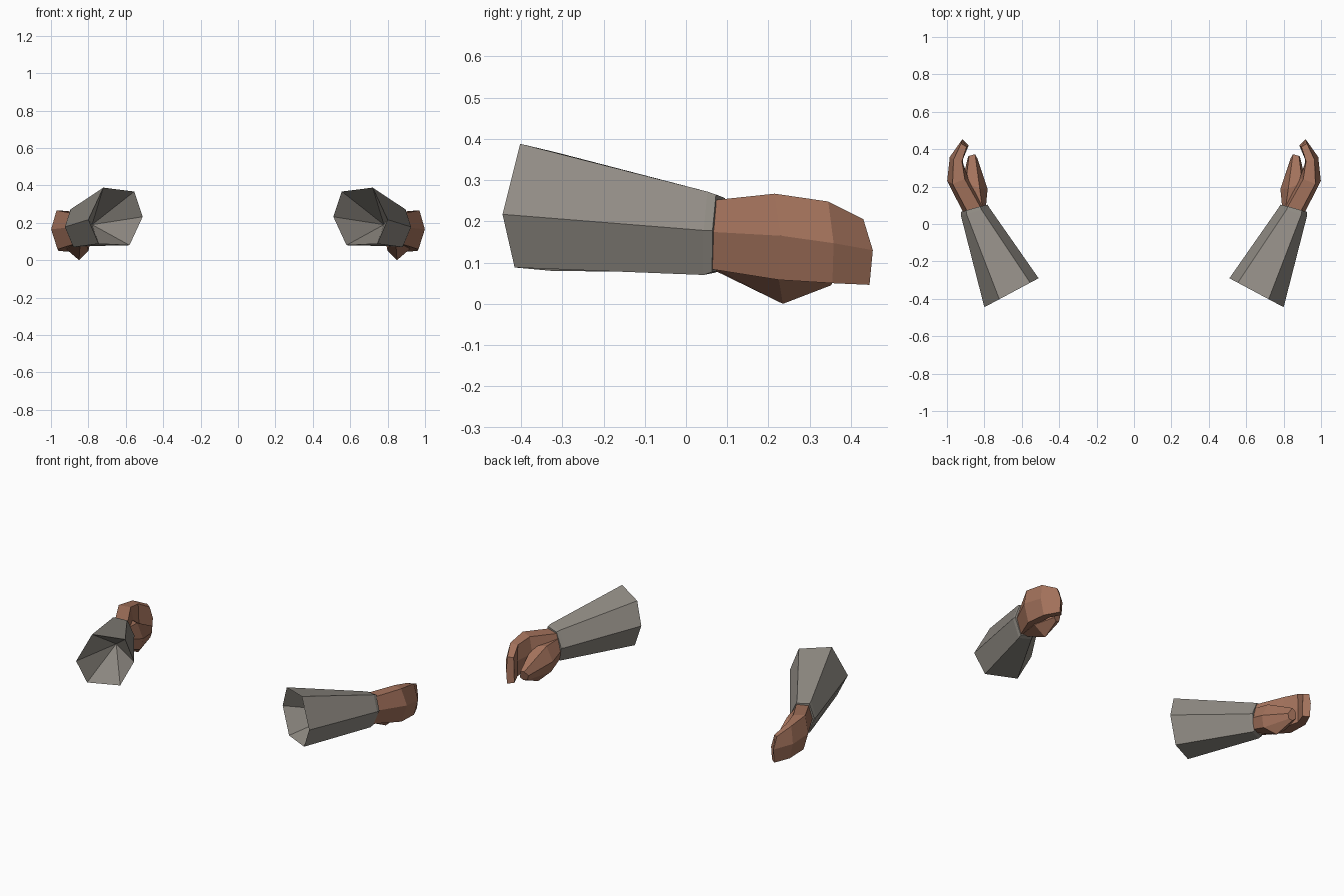
import bpy, bmesh
from mathutils import Vector


def material(name, rgb):
    m = bpy.data.materials.new(name)
    m.diffuse_color = (*rgb, 1)
    return m


grey = material("grey cloth", (0.28, 0.26, 0.23))
skin = material("brown skin", (0.37, 0.17, 0.107))


def loft(name, sections, mat, start_apex=None):
    """Skin a closed tube through matching rings, then mirror it to the other side."""
    bm = bmesh.new()
    rings = [[bm.verts.new(p) for p in s] for s in sections]
    n = len(rings[0])
    for a, b in zip(rings, rings[1:]):
        for i in range(n):
            j = (i + 1) % n
            bm.faces.new((a[i], a[j], b[j], b[i]))
    if start_apex:  # hollow end: cone sinking into the tube
        tip = bm.verts.new(start_apex)
        for i in range(n):
            bm.faces.new((rings[0][i], tip, rings[0][(i + 1) % n]))
    else:
        bm.faces.new(rings[0])
    bm.faces.new(rings[-1])
    bmesh.ops.recalc_face_normals(bm, faces=bm.faces[:])
    me = bpy.data.meshes.new(name)
    bm.to_mesh(me)
    bm.free()
    me.materials.append(mat)
    ob = bpy.data.objects.new(name, me)
    bpy.context.collection.objects.link(ob)
    mod = ob.modifiers.new("mirror", 'MIRROR')
    mod.use_clip = False
    mod.use_mirror_merge = False
    return ob


# sleeves: six-sided, wide at the elbow, with a small turned-in cuff lip
elbow = [(x, -0.29 - 0.534 * (x - 0.51), z) for x, z in
         [(0.72, 0.388), (0.80, 0.217), (0.745, 0.088),
          (0.58, 0.08), (0.51, 0.232), (0.555, 0.367)]]
wrist = [(0.895, 0.052, 0.272), (0.925, 0.043, 0.178), (0.88, 0.042, 0.07),
         (0.81, 0.068, 0.075), (0.772, 0.085, 0.17), (0.815, 0.075, 0.263)]
mid = sum((Vector(p) for p in wrist), Vector()) / 6
lip = [mid + (Vector(p) - mid) * 0.93 + Vector((0.006, 0.02, 0)) for p in wrist]
loft("sleeve", [elbow, wrist, lip], grey, start_apex=(0.78, -0.08, 0.19))

# palm and fingers: curved mitten slab
loft("palm_and_fingers", [
    [(0.885, 0.055, 0.25), (0.907, 0.05, 0.175), (0.88, 0.055, 0.085),
     (0.81, 0.08, 0.085), (0.79, 0.085, 0.17), (0.815, 0.08, 0.247)],
    [(0.97, 0.215, 0.267), (0.999, 0.23, 0.165), (0.965, 0.225, 0.058),
     (0.905, 0.24, 0.065), (0.885, 0.245, 0.165), (0.905, 0.24, 0.262)],
    [(0.965, 0.345, 0.248), (0.985, 0.358, 0.147), (0.96, 0.355, 0.05),
     (0.915, 0.345, 0.055), (0.92, 0.34, 0.147), (0.92, 0.335, 0.243)],
    [(0.925, 0.43, 0.205), (0.918, 0.453, 0.13), (0.917, 0.445, 0.046),
     (0.885, 0.42, 0.05), (0.882, 0.425, 0.13), (0.895, 0.412, 0.2)],
], skin)

# thumb: mound swelling inward from the wrist, tapering to a blunt tip
loft("thumb", [
    [(0.87, 0.075, 0.20), (0.875, 0.07, 0.085), (0.845, 0.075, 0.078),
     (0.81, 0.085, 0.085), (0.792, 0.09, 0.15), (0.81, 0.085, 0.22)],
    [(0.90, 0.22, 0.20), (0.92, 0.225, 0.06), (0.85, 0.235, 0.0),
     (0.80, 0.18, 0.05), (0.783, 0.187, 0.12), (0.825, 0.19, 0.205)],
    [(0.882, 0.364, 0.10), (0.887, 0.36, 0.06), (0.868, 0.352, 0.045),
     (0.845, 0.348, 0.05), (0.837, 0.35, 0.08), (0.85, 0.373, 0.11)],
], skin)
